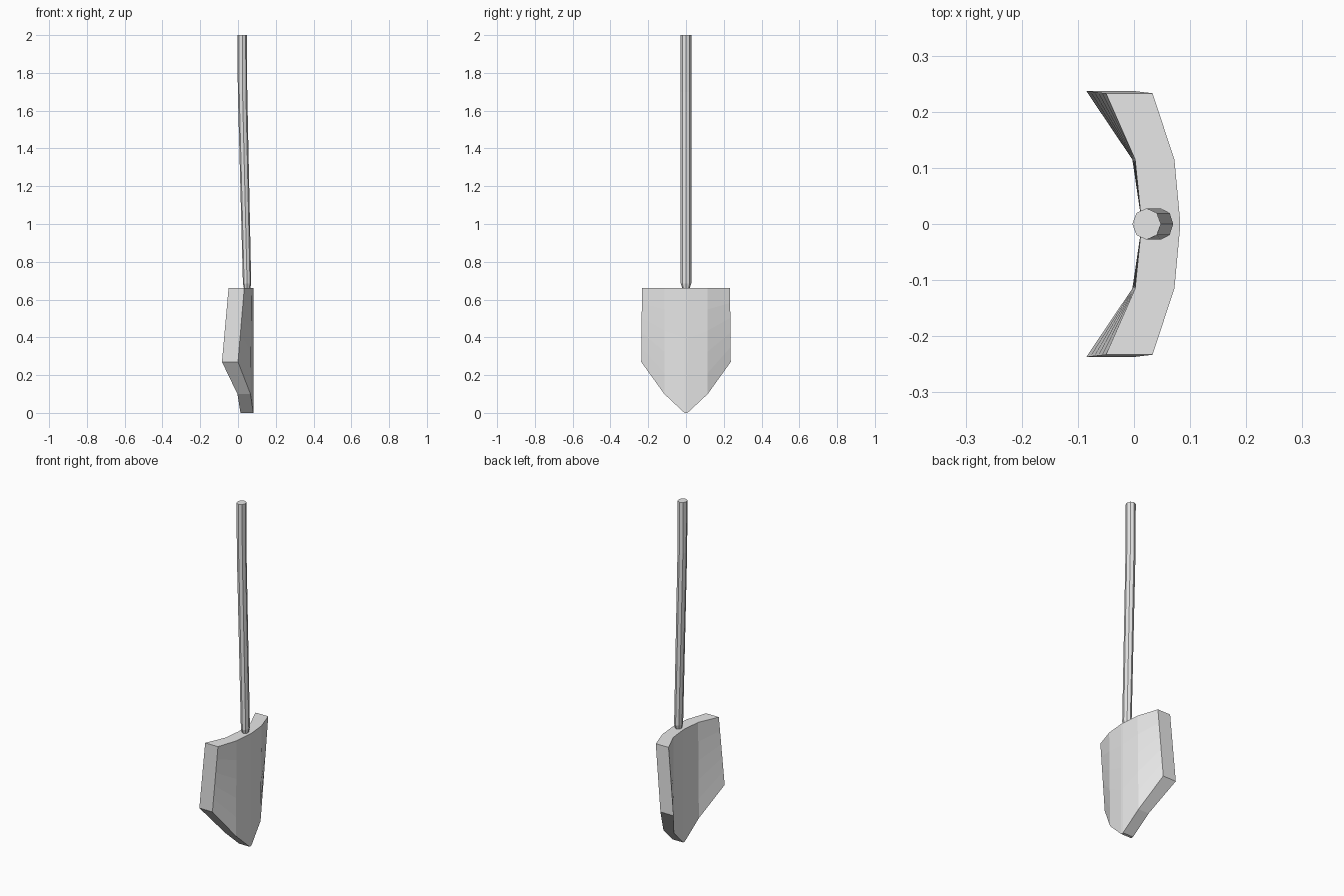
import bpy, bmesh, math

if "Cube" in bpy.data.objects:
    bpy.data.objects.remove(bpy.data.objects["Cube"])

# Single flat colour
grey = bpy.data.materials.new("light grey")
grey.diffuse_color = (0.8, 0.8, 0.8, 1)
grey.use_nodes = True
grey.node_tree.nodes["Principled BSDF"].inputs["Base Color"].default_value = grey.diffuse_color


def make_object(name, bm):
    bmesh.ops.recalc_face_normals(bm, faces=bm.faces)
    mesh = bpy.data.meshes.new(name)
    bm.to_mesh(mesh)
    bm.free()
    mesh.materials.append(grey)
    obj = bpy.data.objects.new(name, mesh)
    bpy.context.collection.objects.link(obj)
    return obj


def loft(bm, rings):
    """Join closed rings of points with quads and cap both ends."""
    loops = [[bm.verts.new(p) for p in ring] for ring in rings]
    n = len(loops[0])
    for a, b in zip(loops, loops[1:]):
        for i in range(n):
            j = (i + 1) % n
            bm.faces.new((a[i], a[j], b[j], b[i]))
    bm.faces.new(loops[0])
    bm.faces.new(loops[-1])


# Blade: curved plate, one column per (y, hollow x, back x) at top and (y, hollow x, back x, z) at the lower edge
TOP = 0.66
half = [
    ((0.008, 0.013, 0.082), (0.008, 0.013, 0.081, 0.0)),
    ((0.115, 0.002, 0.072), (0.115, -0.003, 0.066, 0.10)),
    ((0.233, -0.050, 0.033), (0.237, -0.085, 0.000, 0.27)),
]
columns = [(s, c) for s, cols in ((-1, half[::-1]), (1, half)) for c in cols]
ROWS = 5
bm = bmesh.new()
front, back = [], []
for side, (t, b) in columns:
    f_col, b_col = [], []
    for r in range(ROWS + 1):
        k = r / ROWS
        y, xf, xb = (t[i] + (b[i] - t[i]) * k for i in range(3))
        z = TOP + (b[3] - TOP) * k
        f_col.append(bm.verts.new((xf, side * y, z)))
        b_col.append(bm.verts.new((xb, side * y, z)))
    front.append(f_col)
    back.append(b_col)
for c in range(len(columns) - 1):
    for grid in (front, back):
        for r in range(ROWS):
            bm.faces.new((grid[c][r], grid[c + 1][r], grid[c + 1][r + 1], grid[c][r + 1]))
    # top rim and cutting edge
    for r in (0, ROWS):
        bm.faces.new((front[c][r], front[c + 1][r], back[c + 1][r], back[c][r]))
# side walls
for c in (0, -1):
    for r in range(ROWS):
        bm.faces.new((front[c][r], back[c][r], back[c][r + 1], front[c][r + 1]))
make_object("blade", bm)

# Handle: eight-sided shaft, gently bent, tapered at the socket; (z, centre x, radius x, radius y)
sections = [
    (0.655, 0.048, 0.016, 0.018),
    (0.685, 0.048, 0.022, 0.028),
    (1.70, 0.024, 0.025, 0.028),
    (2.0, 0.0225, 0.0255, 0.028),
]
rings = [
    [(x + rx * math.cos(i * math.tau / 8), ry * math.sin(i * math.tau / 8), z) for i in range(8)]
    for z, x, rx, ry in sections
]
bm = bmesh.new()
loft(bm, rings)
make_object("handle", bm)
